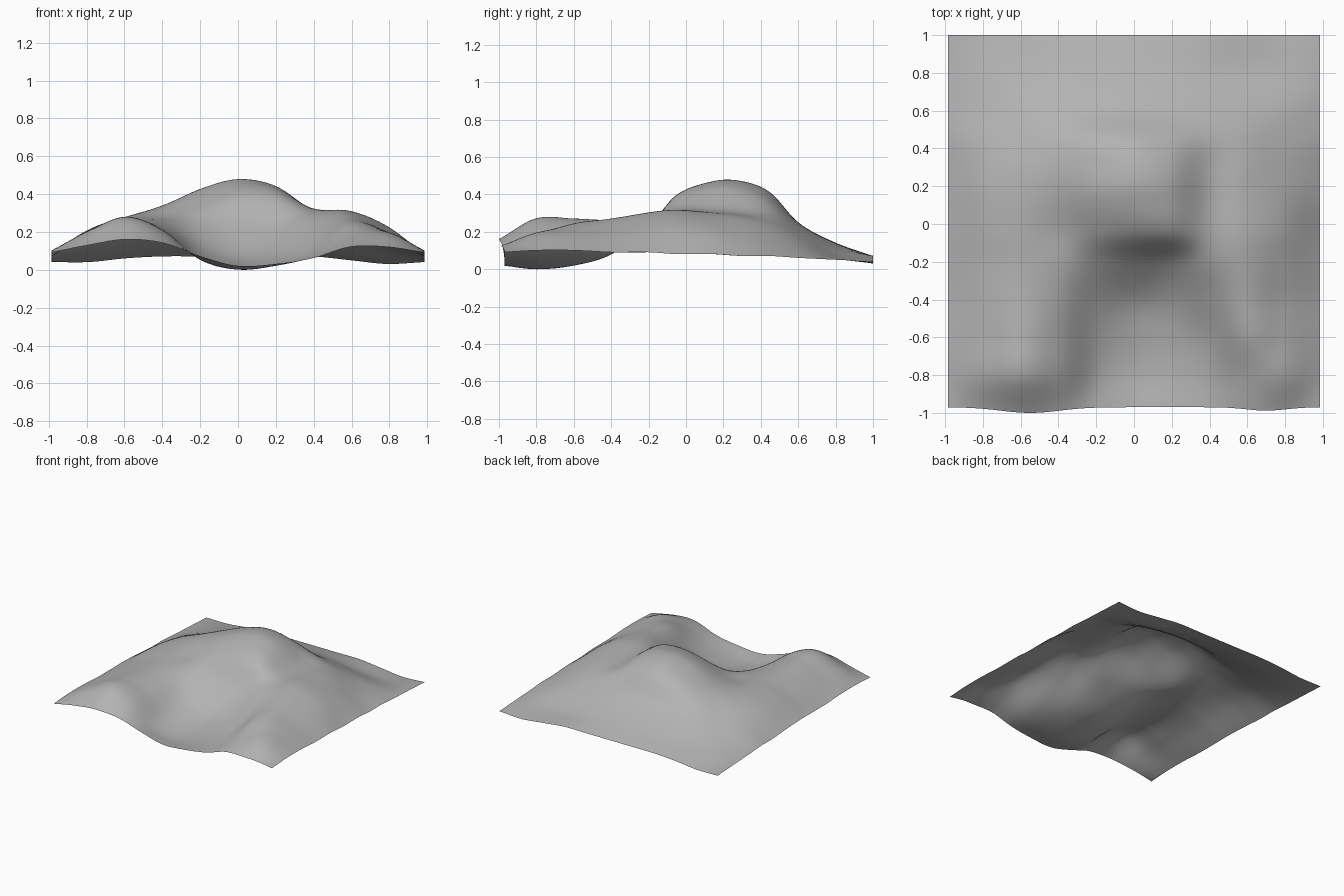
import bpy
import bmesh
import math

# Remove the default cube if the scene has it
default_cube = bpy.data.objects.get("Cube")
if default_cube:
    bpy.data.objects.remove(default_cube, do_unlink=True)

HALF_WIDTH = 0.985
FRONT, BACK = -0.97, 1.0
SEGMENTS = 90


def smooth_profile(knots, values, t):
    """Cubic curve through the values at unevenly spaced knots."""
    last = len(knots) - 1
    i = 0
    while i < last - 1 and t > knots[i + 1]:
        i += 1

    def slope(k):
        a, b = max(k - 1, 0), min(k + 1, last)
        return (values[b] - values[a]) / (knots[b] - knots[a])

    span = knots[i + 1] - knots[i]
    f = min(max((t - knots[i]) / span, 0), 1)
    ease = f * f * (3 - 2 * f)
    start = f * (1 - f) ** 2 * span * slope(i)
    end = f * f * (f - 1) * span * slope(i + 1)
    return values[i] * (1 - ease) + values[i + 1] * ease + start + end


# Cross-sections from front to back: depth, then heights in hundredths from -x to +x
sections = [
    (FRONT, (10, 14, 17, 15, 8, 3, 4, 7, 13, 13, 10)),
    (-0.8, (11, 21, 28, 21, 6, 1, 3, 8, 18, 20, 11)),
    (-0.6, (11, 21, 28, 22, 8, 3, 5, 12, 25, 21, 11)),
    (-0.4, (10, 21, 27, 24, 14, 9, 11, 20, 28, 21, 10)),
    (-0.2, (10, 21, 27, 27, 25, 24, 24, 29, 31, 23, 10)),
    (-0.05, (10, 22, 28, 29, 35, 40, 40, 33, 32, 24, 9)),
    (0.15, (9, 22, 29, 34, 43, 48, 45, 33, 30, 22, 9)),
    (0.3, (8, 20, 28, 35, 43, 48, 44, 32, 28, 19, 8)),
    (0.45, (8, 17, 24, 32, 39, 42, 38, 30, 24, 16, 8)),
    (0.6, (7, 13, 19, 23, 25, 26, 25, 22, 18, 13, 7)),
    (0.8, (6, 9, 12, 14, 15, 15, 14, 12, 9, 7, 6)),
    (BACK, (5, 5, 7, 8, 8, 8, 8, 8, 6, 4, 5)),
]
depths = [depth for depth, heights in sections]
columns = [-HALF_WIDTH + HALF_WIDTH * k / 5 for k in range(11)]


def terrain_height(x, y):
    across = [smooth_profile(columns, heights, x) for depth, heights in sections]
    return smooth_profile(depths, across, y) / 100


def front_bulge(x, y):
    """The front rim swells outward where the two ridges meet it."""
    left_swell = 0.03 * math.exp(-((x + 0.55) / 0.22) ** 2)
    right_swell = 0.018 * math.exp(-((x - 0.7) / 0.15) ** 2)
    fade = max(0, (FRONT + 0.3 - y) / 0.3)
    return (left_swell + right_swell) * fade ** 2


# Terrain sheet: a grid draped over the cross-sections
bm = bmesh.new()
bmesh.ops.create_grid(bm, x_segments=SEGMENTS, y_segments=SEGMENTS, size=1)
for vert in bm.verts:
    x = vert.co.x * HALF_WIDTH
    y = FRONT + (vert.co.y + 1) / 2 * (BACK - FRONT)
    vert.co = (x, y - front_bulge(x, y), terrain_height(x, y))

# Rest the lowest point on the ground
lowest = min(vert.co.z for vert in bm.verts)
for vert in bm.verts:
    vert.co.z -= lowest
for face in bm.faces:
    face.smooth = True

mesh = bpy.data.meshes.new("terrain_sheet")
bm.to_mesh(mesh)
bm.free()
terrain = bpy.data.objects.new("terrain_sheet", mesh)
bpy.context.collection.objects.link(terrain)

# Plain grey material
grey = bpy.data.materials.new("stone_grey")
grey.use_nodes = True
colour = (0.45, 0.45, 0.45, 1)
grey.diffuse_color = colour
for node in grey.node_tree.nodes:
    if node.type == "BSDF_PRINCIPLED":
        node.inputs["Base Color"].default_value = colour
        node.inputs["Roughness"].default_value = 0.8
mesh.materials.append(grey)
